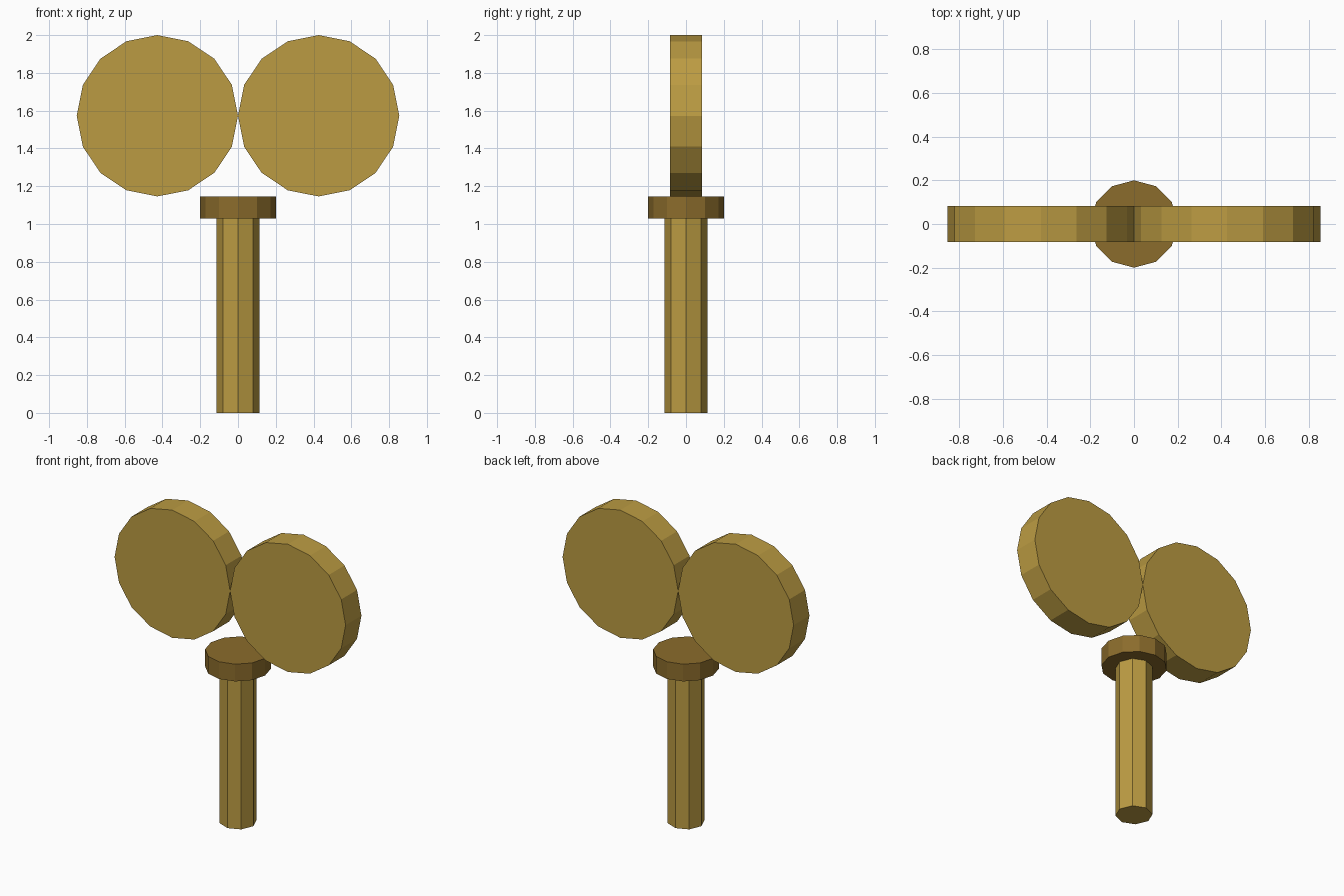
import bpy
from math import pi

if "Cube" in bpy.data.objects:
    bpy.data.objects.remove(bpy.data.objects["Cube"])


def material(name, color):
    mat = bpy.data.materials.new(name)
    mat.diffuse_color = color
    mat.use_nodes = True
    mat.node_tree.nodes["Principled BSDF"].inputs["Base Color"].default_value = mat.diffuse_color
    return mat


gold = material("gold", (0.50, 0.33, 0.055, 1))
bronze = material("bronze", (0.26, 0.15, 0.025, 1))


def prism(name, sides, radius, depth, location, mat, rotation=(0, 0, 0)):
    bpy.ops.mesh.primitive_cylinder_add(vertices=sides, radius=radius, depth=depth,
                                        location=location, rotation=rotation)
    obj = bpy.context.object
    obj.name = name
    obj.data.materials.append(mat)
    bpy.ops.object.transform_apply(location=True, rotation=True, scale=True)
    return obj


# Octagonal handle standing on the ground
SHAFT_TOP = 1.03
prism("shaft", 8, 0.113, SHAFT_TOP, (0, 0, SHAFT_TOP / 2), gold)

# Darker twelve-sided collar on top of the handle
COLLAR_TOP = 1.145
prism("collar", 12, 0.2, COLLAR_TOP - SHAFT_TOP,
      (0, 0, (SHAFT_TOP + COLLAR_TOP) / 2), bronze)

# Twin upright discs touching at the centre line
R = 0.427
for side, name in ((-1, "left_disc"), (1, "right_disc")):
    prism(name, 16, R, 0.167, (side * R, 0, 2 - R), gold, (pi / 2, 0, 0))
